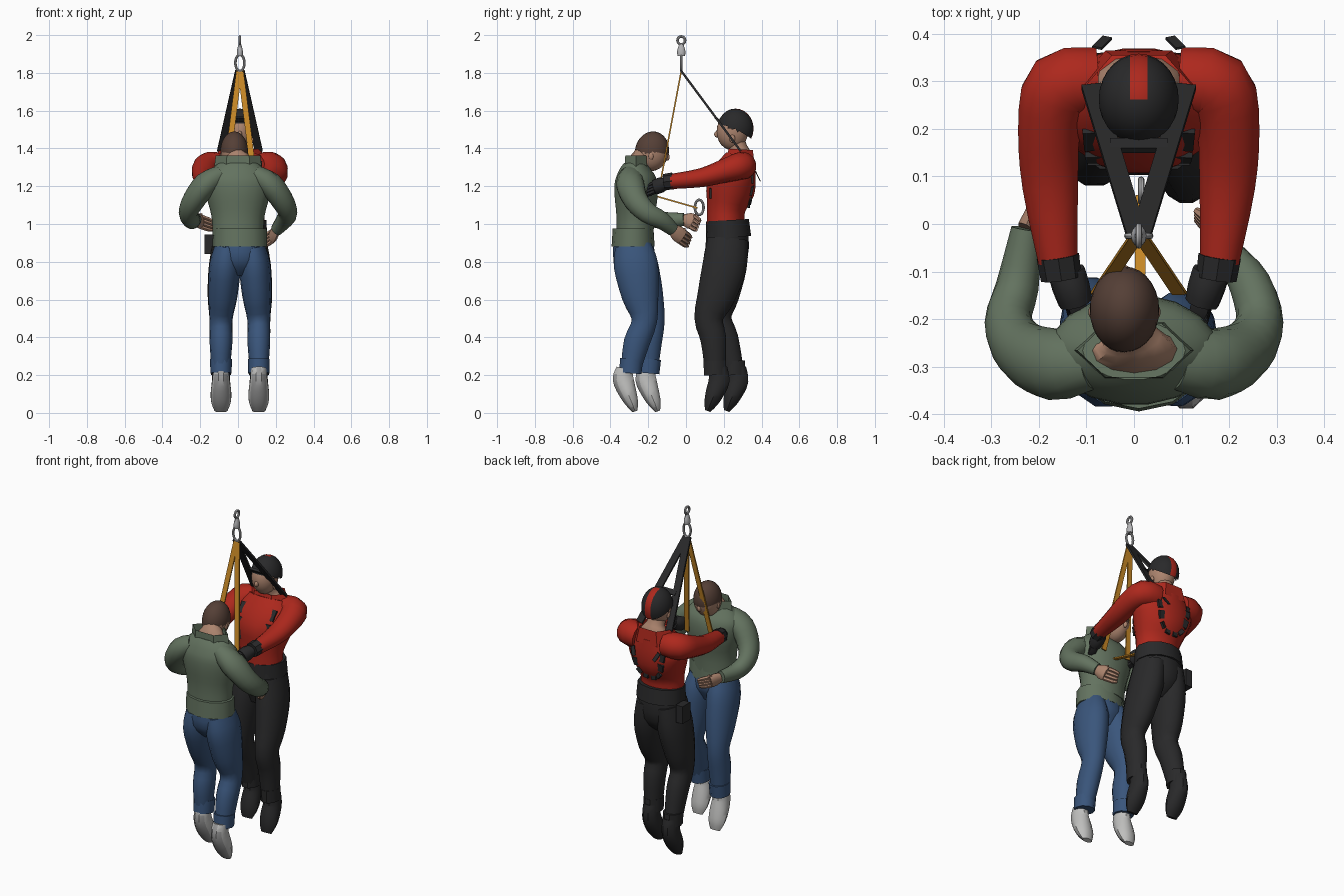
import bpy, bmesh, math
from mathutils import Vector, Matrix

if "Cube" in bpy.data.objects:
    bpy.data.objects.remove(bpy.data.objects["Cube"])

CX = 0.01          # centre line of the rescuer and the hoist
built = []


def material(name, r, g, b):
    m = bpy.data.materials.new(name)
    m.use_nodes = True
    m.diffuse_color = (r, g, b, 1)
    m.node_tree.nodes["Principled BSDF"].inputs["Base Color"].default_value = (r, g, b, 1)
    return m


RED = material("jacket red", .42, .021, .012)
GREEN = material("jacket green", .125, .17, .115)
DENIM = material("denim blue", .042, .092, .2)
HAIR = material("hair brown", .09, .05, .037)
SKIN = material("skin", .41, .23, .155)
ORANGE = material("strap orange", .58, .25, .02)
BLACK = material("gear black", .022, .022, .023)
SHOE = material("shoe light grey", .52, .52, .51)
SOLE = material("sole grey", .34, .34, .34)
METAL = material("metal grey", .46, .46, .47)


def finish(name, bm, *mats):
    bmesh.ops.recalc_face_normals(bm, faces=bm.faces)
    me = bpy.data.meshes.new(name)
    bm.to_mesh(me)
    bm.free()
    for m in mats:
        me.materials.append(m)
    ob = bpy.data.objects.new(name, me)
    bpy.context.collection.objects.link(ob)
    built.append(ob)
    return ob


def smooth_path(keys, steps):
    """Catmull-Rom through keys of (x, y, z, radius a, radius b)."""
    k = [Vector(p) for p in keys]
    k = [k[0]] + k + [k[-1]]
    out = []
    for a, b, c, d in zip(k, k[1:], k[2:], k[3:]):
        for i in range(steps):
            t = i / steps
            out.append(b + (c - a) * (t / 2) + (a * 2 - b * 5 + c * 4 - d) * (t * t / 2)
                       + (b * 3 - a - c * 3 + d) * (t ** 3 / 2))
    return out + [k[-1]]


def tube(name, keys, mat, sides=14, steps=3, ref=(1, 0, 0), caps=True):
    """Loft elliptical rings along a path; radius a lies along ref."""
    path = smooth_path(keys, steps)
    pos = [Vector(p[:3]) for p in path]
    bm, rings = bmesh.new(), []
    for i, p in enumerate(path):
        t = (pos[min(i + 1, len(pos) - 1)] - pos[max(i - 1, 0)]).normalized()
        u = Vector(ref)
        u = (u - t * u.dot(t)).normalized()
        v = t.cross(u)
        angles = [2 * math.pi * j / sides for j in range(sides)]
        rings.append([bm.verts.new(pos[i] + u * p[3] * math.cos(a) + v * p[4] * math.sin(a))
                      for a in angles])
    for r, s in zip(rings, rings[1:]):
        for j in range(sides):
            bm.faces.new((r[j], r[(j + 1) % sides], s[(j + 1) % sides], s[j]))
    if caps:
        bm.faces.new(rings[0])
        bm.faces.new(rings[-1])
    return finish(name, bm, mat)


def ball(name, centre, size, mats, rule=None, keep=None, tilt=0):
    """Ellipsoid with poles on x; rule picks a material, keep trims faces (unit space)."""
    bm = bmesh.new()
    bmesh.ops.create_uvsphere(bm, u_segments=24, v_segments=14, radius=1,
                              matrix=Matrix.Rotation(math.pi / 2, 4, 'Y'))
    for f in list(bm.faces):
        c = f.calc_center_median()
        if keep and not keep(c):
            bm.faces.remove(f)
        elif rule:
            f.material_index = rule(c)
    bmesh.ops.delete(bm, geom=[v for v in bm.verts if not v.link_faces], context='VERTS')
    bmesh.ops.transform(bm, verts=bm.verts, matrix=Matrix.Translation(centre)
                        @ Matrix.Rotation(tilt, 4, 'X') @ Matrix.Diagonal((*size, 1)))
    return finish(name, bm, *mats)


def strap(name, p, q, width, thick, mat, ref=(1, 0, 0)):
    p, q, u = Vector(p), Vector(q), Vector(ref)
    t = (q - p).normalized()
    u = (u - t * u.dot(t)).normalized()
    n = t.cross(u)
    m = Matrix((u * width, n * thick, q - p)).transposed().to_4x4()
    m.translation = (p + q) / 2
    bm = bmesh.new()
    bmesh.ops.create_cube(bm, size=1, matrix=m)
    return finish(name, bm, mat)


def ring(name, centre, rx, rz, thick, axis_x=False):
    """Oval torus standing upright, axis along y (or x)."""
    bm, n, k = bmesh.new(), 20, 8
    grid = []
    for i in range(n):
        a = 2 * math.pi * i / n
        grid.append([])
        for j in range(k):
            b = 2 * math.pi * j / k
            w = (rx + thick * math.cos(b)) * math.cos(a)
            z = (rz + thick * math.cos(b)) * math.sin(a)
            d = thick * math.sin(b)
            grid[-1].append(bm.verts.new(Vector(centre) + Vector((d, w, z) if axis_x else (w, d, z))))
    for i in range(n):
        for j in range(k):
            g, h = grid[i], grid[(i + 1) % n]
            bm.faces.new((g[j], g[(j + 1) % k], h[(j + 1) % k], h[j]))
    return finish(name, bm, METAL)


def hand(name, wrist, knuckle, tip, mat, thick):
    """Palm, four fingers fanned vertically and a thumb."""
    w, k, t = Vector(wrist), Vector(knuckle), Vector(tip)
    up = Vector((0, .35, .9)).normalized()
    tube(name + "_palm", [(*w, .03, thick), (*w.lerp(k, .5), .042, thick), (*k, .04, thick * .9)],
         mat, 10, 2, up)
    r = thick * .55
    for i in range(4):
        o = up * (.02 * (i - 1.5))
        tube(f"{name}_finger_{i}", [(*(k.lerp(w, .2) + o), .012, r), (*(k.lerp(t, .6) + o), .011, r),
                                    (*(t + o * .8), .007, r * .6)], mat, 6, 2, up)
    tube(name + "_thumb", [(*w.lerp(k, .3), .014, .014), (*(k + up * .045), .008, .008)], mat, 6, 1, (0, 0, 1))


# ---------- rescued person: faces +y ----------
tube("civilian_jacket", [(0, -.27, .94, .135, .1), (0, -.268, 1.04, .14, .102), (0, -.264, 1.15, .168, .116),
                         (0, -.266, 1.23, .178, .112), (0, -.268, 1.28, .15, .09), (0, -.266, 1.32, .108, .062)], GREEN, 18)
tube("civilian_jacket_hem", [(.01, -.28, .88, .145, .114), (.01, -.28, .975, .142, .108)], GREEN, 12, 1)
tube("civilian_collar", [(0, -.265, 1.27, .13, .07), (0, -.266, 1.362, .118, .064)], GREEN, 6, 1, caps=False)
tube("civilian_pelvis", [(.01, -.28, .93, .13, .102), (.01, -.275, .82, .128, .112), (.01, -.26, .74, .06, .06)], DENIM)
tube("civilian_neck", [(0, -.265, 1.3, .1, .055), (0, -.258, 1.335, .08, .045), (-.01, -.23, 1.36, .05, .05),
                       (-.02, -.2, 1.4, .045, .05)], SKIN, 12, 2)
ball("civilian_head", (-.02, -.18, 1.385), (.073, .09, .106), (SKIN, HAIR), tilt=-.2,
     rule=lambda c: int(c.z > -.02 - .12 * (c.y < 0)))
ball("civilian_nose", (-.02, -.1, 1.355), (.012, .014, .02), (SKIN,))
for s in (-1, 1):
    side = "left" if s > 0 else "right"
    ball(f"civilian_{side}_ear", (-.02 + s * .068, -.185, 1.36), (.008, .013, .02), (SKIN,))
    wrist, knuckle, tip = (((.205, -.07, .97), (.18, -.02, .93), (.13, .02, .905)) if s > 0 else
                           ((-.225, -.01, 1.025), (-.195, .045, 1.01), (-.13, .065, .99)))
    tube(f"civilian_{side}_sleeve", [(s * .09, -.285, 1.255, .055, .065), (s * .17, -.295, 1.21, .066, .076),
                                     (s * .235, -.265, 1.125, .06, .066), (s * .264, -.205, 1.06, .05, .056),
                                     (s * .245, -.13, 1.02, .045, .048), (*wrist, .033, .035)], GREEN)
    hand(f"civilian_{side}_hand", wrist, knuckle, tip, SKIN, .021)
    # hanging legs, one swung slightly behind the other
    x, d = CX + s * .1, 0 if s > 0 else 1
    tube(f"civilian_{side}_leg", [(CX + s * .065, -.28, .885, .066, .098), (CX + s * .078, -.265, .78, .083, .12),
                                  (x - s * .01, -.242 + d * .025, .62, .077, .1), (x, -.22 + d * .04, .49, .06, .069),
                                  (x, -.262 + d * .065, .37, .06, .07),
                                  (x + s * .002, -.295 + d * .095, .22, .047, .052)], DENIM)
    y = -.295 + d * .095
    tube(f"civilian_{side}_cuff", [(x, y, .21, .056, .062), (x, y + .007, .285, .058, .064)], DENIM, 10, 1)
    y = -.325 + d * .12
    shoe = tube(f"civilian_{side}_shoe", [(x, y, .235, .042, .045), (x, y - .008, .18, .045, .058),
                                          (x, y + .015, .11, .054, .05), (x, y + .04, .05, .05, .035),
                                          (x, y + .055, .008, .032, .014)], SHOE, 10)
    # grey sole on the faces turned back and down
    shoe.data.materials.append(SOLE)
    for f in shoe.data.polygons:
        f.material_index = int(f.normal.dot(Vector((0, -.85, -.5))) > .5)

# ---------- rescuer: faces -y ----------
torso = tube("rescuer_jacket", [(CX, .21, 1.0, .13, .1), (CX, .213, 1.08, .133, .103), (CX, .234, 1.18, .165, .131),
                                (CX, .26, 1.27, .185, .116), (CX, .288, 1.355, .12, .08)], RED, 18)
tube("rescuer_collar", [(CX, .285, 1.31, .14, .092), (CX, .29, 1.395, .112, .074)], RED, 6, 1, caps=False)
tube("rescuer_belt", [(CX, .225, .93, .145, .12), (CX, .22, 1.02, .14, .113)], BLACK, 12, 1)
tube("rescuer_pelvis", [(CX, .22, .96, .138, .112), (CX, .215, .84, .135, .115), (CX, .19, .75, .06, .06)], BLACK)
tube("rescuer_neck", [(CX, .29, 1.33, .1, .066), (CX, .288, 1.37, .082, .056), (CX, .275, 1.4, .052, .05),
                      (CX, .25, 1.47, .048, .052)], SKIN, 12, 2)
ball("rescuer_head", (CX, .245, 1.49), (.07, .083, .1), (SKIN,))
ball("rescuer_nose", (CX, .167, 1.475), (.012, .018, .018), (SKIN,))
ball("rescuer_helmet", (CX, .262, 1.505), (.084, .096, .106), (BLACK, RED),
     rule=lambda c: int(abs(c.x) < .22 and c.y > .05),
     keep=lambda c: c.z > -.1 - c.y * .35)
strap("rescuer_pouch", (-.155, .25, .84), (-.155, .25, .945), .045, .075, BLACK)
for s in (-1, 1):
    side = "left" if s > 0 else "right"
    at = lambda dx, *rest: (CX + s * dx, *rest)
    ball(f"rescuer_{side}_ear", at(.066, .245, 1.452), (.008, .015, .022), (SKIN,))
    tube(f"rescuer_{side}_sleeve", [at(.09, .3, 1.305, .07, .072), at(.165, .288, 1.307, .074, .076),
                                    at(.188, .2, 1.28, .062, .067), at(.186, .08, 1.245, .05, .06),
                                    at(.17, -.08, 1.225, .04, .042)], RED, ref=(0, 0, 1))
    tube(f"rescuer_{side}_cuff", [at(.17, -.068, 1.228, .045, .045), at(.163, -.115, 1.222, .043, .043)],
         BLACK, 8, 1, (0, 0, 1))
    hand(f"rescuer_{side}_glove", at(.152, -.1, 1.218), at(.133, -.165, 1.195), at(.122, -.212, 1.175), BLACK, .04)
    x, d = CX + s * .1, 0 if s > 0 else 1
    tube(f"rescuer_{side}_leg", [at(.065, .22, .92, .073, .108), at(.08, .205, .78, .084, .12),
                                 at(.095, .16 + d * .02, .62, .076, .103), at(.1, .12 + d * .045, .5, .061, .078),
                                 at(.1, .145 + d * .065, .39, .06, .07), at(.1, .155 + d * .1, .21, .047, .054)], BLACK)
    y = .155 + d * .1
    tube(f"rescuer_{side}_boot_top", [(x, y, .2, .053, .062), (x, y - .003, .275, .054, .063)], BLACK, 10, 1)
    tube(f"rescuer_{side}_boot", [(x, y + .015, .24, .045, .05), (x, y + .02, .17, .048, .058),
                                  (x, y - .005, .1, .055, .05), (x, y - .025, .05, .05, .036),
                                  (x, y - .04, .01, .034, .016)], BLACK, 10)

    # harness webbing laid on the jacket, back and front
    bpy.context.view_layer.update()
    for face, run in ((1, [(.1, 1.335), (.098, 1.27), (.088, 1.2), (.072, 1.14), (.04, 1.105), (0, 1.1)]),
                      (-1, [(.1, 1.33), (.095, 1.26), (.09, 1.19), (.08, 1.12)])):
        hits = [torso.ray_cast(Vector(at(dx, face, z)), Vector((0, -face, 0)))[1] for dx, z in run]
        for i, (p, q) in enumerate(zip(hits, hits[1:])):
            across = (1, 0, 0) if run[i][1] - run[i + 1][1] > .05 else (0, 0, 1)
            strap(f"harness_{side}_{'back' if face > 0 else 'front'}_{i}", p, p.lerp(q, .75), .036, .012, BLACK, across)
    strap(f"harness_{side}_loose_tail", at(.088, .37, 1.275), at(.066, .392, 1.23), .022, .005, BLACK)
    # lifting straps
    strap(f"rescuer_{side}_lift_strap", at(.004, -.025, 1.81), at(.1, .29, 1.385), .042, .012, BLACK)
    strap(f"civilian_{side}_lift_strap", at(.004, -.025, 1.81), at(.085, -.145, 1.17), .03, .008, ORANGE)

# ---------- hoist ----------
strap("spreader_bar", (CX - .06, .165, 1.555), (CX + .06, .165, 1.555), .03, .014, BLACK, (0, 1, -1))
strap("chest_tether", (.012, -.15, 1.145), (.015, .06, 1.085), .022, .008, ORANGE)
ring("chest_carabiner", (.015, .07, 1.088), .023, .04, .007, True)
ring("hoist_lower_loop", (CX, -.025, 1.853), .024, .043, .007)
tube("hoist_swivel", [(CX, -.025, 1.89, .016, .02), (CX, -.025, 1.915, .016, .022),
                      (CX, -.025, 1.95, .008, .012)], METAL, 12)
ring("hoist_upper_eye", (CX, -.025, 1.972), .02, .021, .007, True)

# crisp folds, smooth cloth
bpy.ops.object.select_all(action='DESELECT')
for ob in built:
    ob.select_set(True)
bpy.context.view_layer.objects.active = built[0]
bpy.ops.object.shade_smooth_by_angle(angle=math.radians(40))
